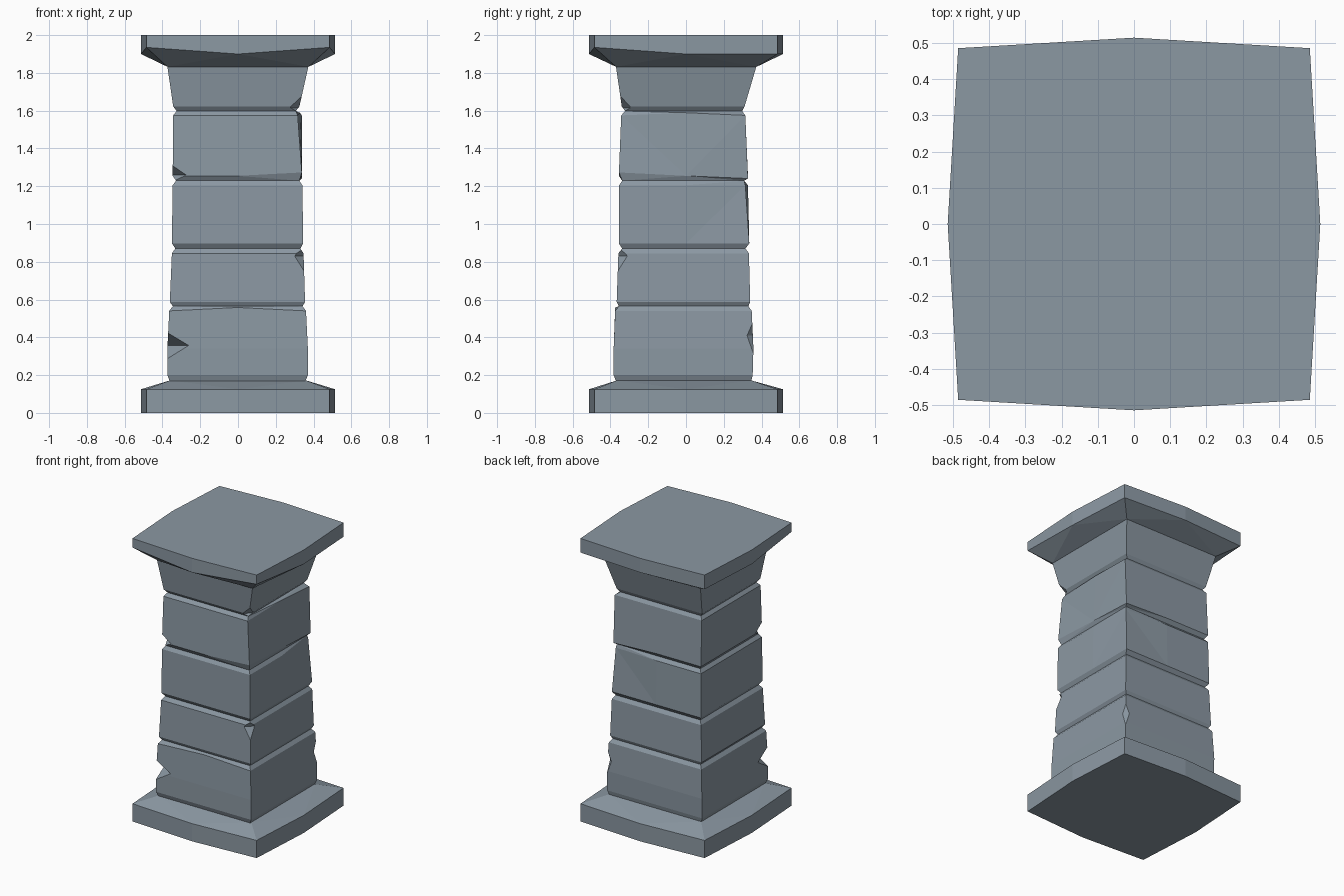
import bpy, bmesh
from mathutils import Vector

if "Cube" in bpy.data.objects:
    bpy.data.objects.remove(bpy.data.objects["Cube"])

stone = bpy.data.materials.new("blue grey stone")
stone.diffuse_color = (0.26, 0.315, 0.365, 1)
stone.use_nodes = True
stone.node_tree.nodes["Principled BSDF"].inputs["Base Color"].default_value = stone.diffuse_color


def add_object(name, bm):
    bmesh.ops.recalc_face_normals(bm, faces=bm.faces[:])
    mesh = bpy.data.meshes.new(name)
    bm.to_mesh(mesh)
    bm.free()
    mesh.materials.append(stone)
    ob = bpy.data.objects.new(name, mesh)
    bpy.context.collection.objects.link(ob)
    return ob


def loft(name, rings):
    bm = bmesh.new()
    loops = [[bm.verts.new(p) for p in ring] for ring in rings]
    n = len(loops[0])
    for a, b in zip(loops, loops[1:]):
        for i in range(n):
            j = (i + 1) % n
            bm.faces.new((a[i], a[j], b[j], b[i]))
    bm.faces.new(loops[0][::-1])
    bm.faces.new(loops[-1])
    bmesh.ops.triangulate(bm, faces=[f for f in bm.faces if len(f.verts) == 4])
    bmesh.ops.dissolve_limit(bm, angle_limit=0.004, verts=bm.verts[:], edges=bm.edges[:])
    return add_object(name, bm)


def ring(z, x0, x1, y0, y1, bulge=0.0, moves=None):
    """Square ring: 4 corners and 4 edge middles; moves shifts single points."""
    xm, ym = 0.0, 0.0
    pts = [(x0, y0, z), (xm, y0 - bulge, z), (x1, y0, z), (x1 + bulge, ym, z),
           (x1, y1, z), (xm, y1 + bulge, z), (x0, y1, z), (x0 - bulge, ym, z)]
    pts = [Vector(p) for p in pts]
    for i, d in (moves or {}).items():
        pts[i] += Vector(d)
    return pts


# bowed base slab with sloped top
S, B = 0.485, 0.029
loft("base_slab", [
    ring(0, -S, S, -S, S, B),
    ring(0.125, -S, S, -S, S, B),
    ring(0.172, -0.36, 0.36, -0.365, 0.345),
])

# bowed top slab, front lower corners chipped upward
loft("top_slab", [
    ring(1.832, -0.373, 0.373, -0.37, 0.373),
    ring(1.90, -S, S, -S, S, B, {0: (0, 0, 0.035), 2: (0, 0, 0.035)}),
    ring(2.0, -S, S, -S, S, B),
])

# shaft of stacked worn blocks with grooves, through to the flared capital
shaft = loft("stacked_shaft", [
    ring(0.165, -0.36, 0.355, -0.37, 0.345),
    ring(0.20, -0.374, 0.37, -0.383, 0.353),
    ring(0.34, -0.374, 0.37, -0.383, 0.357),
    ring(0.54, -0.364, 0.36, -0.375, 0.348, 0, {1: (0, 0, 0.018)}),
    ring(0.565, -0.345, 0.342, -0.355, 0.33),
    ring(0.587, -0.361, 0.355, -0.367, 0.34),
    ring(0.845, -0.35, 0.347, -0.358, 0.333),
    ring(0.87, -0.332, 0.33, -0.338, 0.315),
    ring(0.897, -0.35, 0.345, -0.356, 0.335),
    ring(1.205, -0.346, 0.341, -0.354, 0.328, 0, {4: (-0.012, -0.014, 0)}),
    ring(1.229, -0.328, 0.325, -0.338, 0.308),
    ring(1.255, -0.346, 0.338, -0.355, 0.328, 0,
         {2: (0, 0, 0.018), 4: (0, 0, -0.014)}),
    ring(1.575, -0.343, 0.338, -0.343, 0.314, 0,
         {2: (-0.022, 0, 0), 3: (-0.01, 0, 0.014)}),
    ring(1.598, -0.325, 0.306, -0.322, 0.297),
    ring(1.622, -0.343, 0.325, -0.34, 0.31),
    ring(1.835, -0.374, 0.373, -0.371, 0.373),
])


# chips: wedge cutters laid across the vertical corners
def notch(sx, sy, reach, z, depth, half):
    """Wedge whose ridge is depth inside the corner and opens to +-half there."""
    out = Vector((sx, sy, 0)).normalized()
    side = Vector((-out.y, out.x, 0))
    corner = out * (Vector((reach[0], reach[1], 0)).length)
    k = 2.0
    section = [(-depth, 0), (depth * (k - 1), -half * k), (depth * (k - 1), half * k)]
    bm = bmesh.new()
    ends = [[bm.verts.new(corner + out * d + side * w + Vector((0, 0, z + h)))
             for d, h in section] for w in (-0.4, 0.4)]
    a, b = ends
    bm.faces.new(a)
    bm.faces.new(b[::-1])
    for i in range(3):
        j = (i + 1) % 3
        bm.faces.new((a[i], b[i], b[j], a[j]))
    cutter = add_object("chip_cutter", bm)
    cutter.hide_render = True
    mod = shaft.modifiers.new("chip", "BOOLEAN")
    mod.operation = "DIFFERENCE"
    mod.solver = "EXACT"
    mod.object = cutter
    return cutter


cutters = [
    notch(-1, -1, (0.374, 0.383), 0.357, 0.08, 0.07),
    notch(1, 1, (0.37, 0.355), 0.41, 0.025, 0.09),
    notch(1, -1, (0.348, 0.36), 0.83, 0.035, 0.075),
    notch(-1, -1, (0.346, 0.355), 1.26, 0.05, 0.05),
    notch(1, -1, (0.325, 0.34), 1.615, 0.038, 0.045),
]

# bake the chips into the shaft and remove the cutters
graph = bpy.context.evaluated_depsgraph_get()
baked = bpy.data.meshes.new_from_object(shaft.evaluated_get(graph))
shaft.modifiers.clear()
shaft.data = baked
for c in cutters:
    bpy.data.objects.remove(c)
